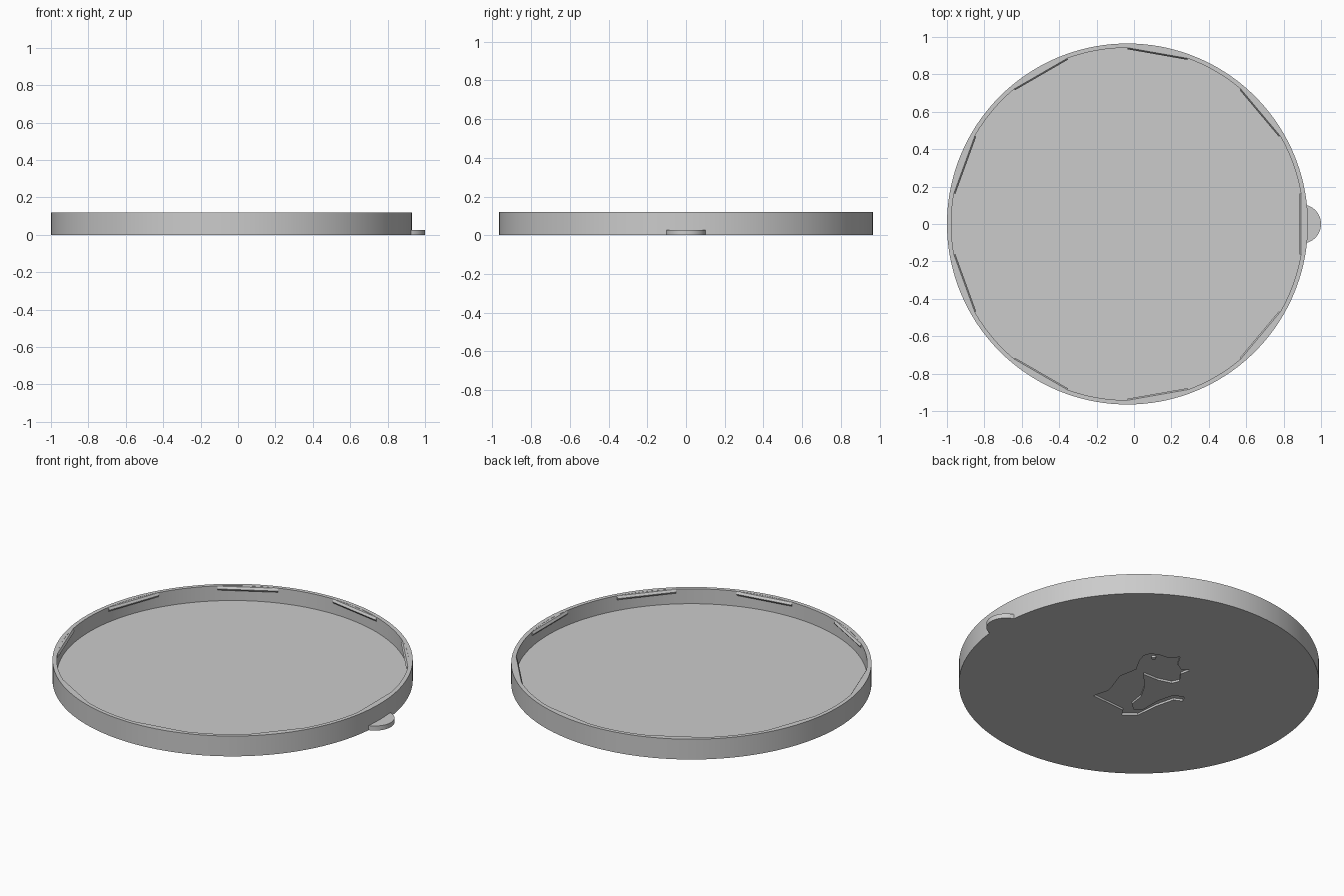
import bpy
import bmesh
import math
from mathutils import Vector, Matrix

cube = bpy.data.objects.get("Cube")
if cube:
    bpy.data.objects.remove(cube, do_unlink=True)

CENTRE = Vector((-0.035, 0, 0))
OUTER, INNER = 0.965, 0.942
HEIGHT, FLOOR = 0.12, 0.032
CLIPS = 9
RECESS = 0.012

grey = bpy.data.materials.new("light grey plastic")
grey.use_nodes = True
grey.diffuse_color = (0.6, 0.6, 0.6, 1)
grey.node_tree.nodes["Principled BSDF"].inputs["Base Color"].default_value = (0.6, 0.6, 0.6, 1)


def finish(name, bm, location=CENTRE):
    bmesh.ops.recalc_face_normals(bm, faces=bm.faces)
    mesh = bpy.data.meshes.new(name)
    bm.to_mesh(mesh)
    bm.free()
    mesh.materials.append(grey)
    obj = bpy.data.objects.new(name, mesh)
    obj.location = location
    bpy.context.collection.objects.link(obj)
    return obj


def extrude_outline(points, direction):
    """Solid made by sweeping a closed outline along a direction."""
    bm = bmesh.new()
    face = bm.faces.new([bm.verts.new(p) for p in points])
    swept = bmesh.ops.extrude_face_region(bm, geom=[face], use_keep_orig=True)
    verts = [g for g in swept["geom"] if isinstance(g, bmesh.types.BMVert)]
    bmesh.ops.translate(bm, verts=verts, vec=direction)
    return bm


def circle(radius, count):
    steps = [math.tau * i / count for i in range(count)]
    return [Vector((radius * math.cos(a), radius * math.sin(a), 0)) for a in steps]


def smooth(obj):
    bpy.ops.object.select_all(action="DESELECT")
    obj.select_set(True)
    bpy.context.view_layer.objects.active = obj
    bpy.ops.object.shade_smooth_by_angle(angle=math.radians(30))


# Shallow dish: a disc with its inside sunk down to the floor
bm = extrude_outline(circle(OUTER, 144), (0, 0, HEIGHT))
bm.normal_update()
top = max(bm.faces, key=lambda f: f.calc_center_median().z)
rim = bmesh.ops.extrude_face_region(bm, geom=[top])
bmesh.ops.delete(bm, geom=[top], context="FACES_ONLY")
inner = [g for g in rim["geom"] if isinstance(g, bmesh.types.BMVert)]
bmesh.ops.scale(bm, verts=inner, vec=(INNER / OUTER, INNER / OUTER, 1))
cap = [g for g in rim["geom"] if isinstance(g, bmesh.types.BMFace)]
sunk = bmesh.ops.extrude_face_region(bm, geom=cap)
bmesh.ops.delete(bm, geom=cap, context="FACES_ONLY")
verts = [g for g in sunk["geom"] if isinstance(g, bmesh.types.BMVert)]
bmesh.ops.translate(bm, verts=verts, vec=(0, 0, FLOOR - HEIGHT))
dish = finish("lid_dish", bm)

# Seated cat outline, drawn as seen from below
CAT = [
    (-.02, .15), (-.005, .25), (.015, .3), (.05, .32), (.1, .31), (.145, .28),
    (.21, .29), (.2, .21), (.22, .16), (.27, .15), (.22, .11), (.215, .03),
    (.175, .01), (.1, .04), (.02, .1), (.03, -.04), (.015, -.14), (-.03, -.22),
    (-.02, -.28), (.03, -.28), (.11, -.18), (.19, -.12), (.25, -.14),
    (.24, -.18), (.19, -.17), (.1, -.24), (.005, -.34), (-.08, -.34),
    (-.075, -.29), (-.145, -.225), (-.24, -.14), (-.165, -.085),
    (-.14, -.03), (-.105, .075),
]
turn = math.radians(38)
across = Vector((-math.cos(turn), math.sin(turn), 0))
upward = Vector((math.sin(turn), math.cos(turn), 0))


def on_base(u, v, z):
    return across * u + upward * v + Vector((0, 0, z))


# Recessed cat in the underside
bm = extrude_outline([on_base(u, v, -0.02) for u, v in CAT], (0, 0, 0.02 + RECESS))
cutter = finish("cat_cutter", bm)
cutter.hide_render = True
cutter.hide_viewport = True
cut = dish.modifiers.new("cat recess", "BOOLEAN")
cut.operation = "DIFFERENCE"
cut.solver = "EXACT"
cut.object = cutter
smooth(dish)
# the cut has to come before the smoothing by angle
dish.modifiers.move(dish.modifiers.find("cat recess"), 0)

# Eye left standing in the recess
eye = [on_base(0.07, 0.27, 0) + p for p in circle(0.013, 16)]
smooth(finish("cat_eye", extrude_outline(eye, (0, 0, RECESS + 0.005))))

# Pull tab at the edge
tab = [Vector((0.895, 0, 0)) + p for p in circle(0.105, 48)]
tab = [p for p in tab if p.x > 0.89]
smooth(finish("pull_tab", extrude_outline(tab, (0, 0, 0.027)), (0, 0, 0)))

# Snap clips round the inside of the rim
HALF = 0.163
PROFILE = [(0.945, 0.119), (0.928, 0.119), (0.92, 0.106), (0.928, 0.095), (0.945, 0.095)]
for i in range(CLIPS):
    section = [(r, -HALF, z) for r, z in PROFILE]
    bm = extrude_outline(section, (0, 2 * HALF, 0))
    # the back follows the wall so that it stays inside it
    for v in bm.verts:
        if v.co.x > 0.94:
            v.co.x = 0.93
    middle = [v for v in bm.verts if v.co.x == max(w.co.x for w in bm.verts)]
    edges = [e for e in bm.edges if abs(e.verts[0].co.y - e.verts[1].co.y) > HALF]
    bmesh.ops.subdivide_edges(bm, edges=edges, cuts=7, use_grid_fill=True)
    for v in bm.verts:
        if v.co.x > 0.929:
            v.co.x = math.sqrt((INNER + 0.003) ** 2 - v.co.y ** 2)
    bmesh.ops.rotate(bm, verts=bm.verts, matrix=Matrix.Rotation(math.tau * i / CLIPS, 3, "Z"))
    finish(f"snap_clip_{i + 1}", bm)
